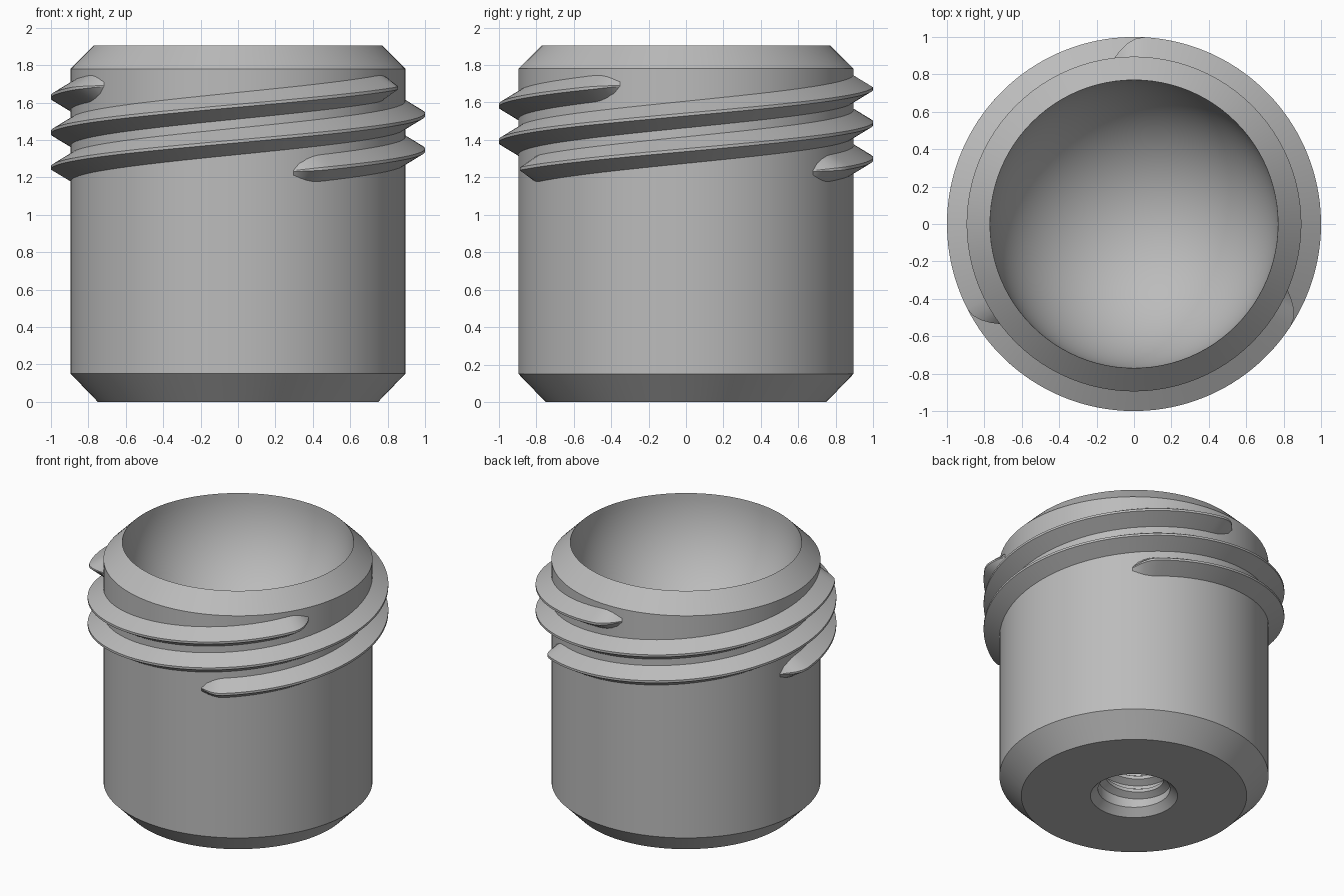
import bpy, bmesh, math

if "Cube" in bpy.data.objects:
    bpy.data.objects.remove(bpy.data.objects["Cube"])

grey = bpy.data.materials.new("plain grey")
grey.diffuse_color = (0.5, 0.5, 0.5, 1)
grey.use_nodes = True
grey.node_tree.nodes["Principled BSDF"].inputs["Base Color"].default_value = grey.diffuse_color


def finish(name, bm):
    bmesh.ops.remove_doubles(bm, verts=bm.verts, dist=1e-5)
    bmesh.ops.recalc_face_normals(bm, faces=bm.faces)
    me = bpy.data.meshes.new(name)
    bm.to_mesh(me)
    bm.free()
    me.materials.append(grey)
    ob = bpy.data.objects.new(name, me)
    bpy.context.collection.objects.link(ob)
    bpy.ops.object.select_all(action='DESELECT')
    ob.select_set(True)
    bpy.context.view_layer.objects.active = ob
    bpy.ops.object.shade_smooth_by_angle(angle=math.radians(25))
    return ob


def revolve(name, profile, steps=96):
    bm = bmesh.new()
    vs = [bm.verts.new((r, 0, z)) for r, z in profile]
    es = [bm.edges.new(p) for p in zip(vs, vs[1:])]
    bmesh.ops.spin(bm, geom=vs + es, cent=(0, 0, 0), axis=(0, 0, 1),
                   angle=2 * math.pi, steps=steps, use_duplicate=False)
    return finish(name, bm)


def helix(name, start, sweep, z0, lead, section, root, taper):
    """Sweep a (radius, height) section up a helix, shrinking at both ends."""
    bm = bmesh.new()
    n = round(sweep / 2.5)
    rings = []
    for i in range(n + 1):
        d = sweep * i / n
        t = min(1, d / taper, (sweep - d) / taper)
        s = math.sin(t * math.pi / 2)
        a = math.radians(start + d)
        z = z0 + lead * d / 360
        ring = []
        for r, h in section:
            rr = root + (r - root) * s
            hh = h * (0.3 + 0.7 * s)
            ring.append(bm.verts.new((rr * math.cos(a), rr * math.sin(a), z + hh)))
        rings.append(ring)
    m = len(section)
    for a, b in zip(rings, rings[1:]):
        for j in range(m):
            k = (j + 1) % m
            bm.faces.new((a[j], a[k], b[k], b[j]))
    bm.faces.new(rings[0])
    bm.faces.new(rings[-1])
    return finish(name, bm)


# Body: blind hole underneath, chamfered outer wall, hemispherical bowl on top
R, top = 0.77, 1.905
profile = [(0, 0.6), (0.24, 0.6), (0.24, 0.05), (0.29, 0), (0.75, 0),
           (0.895, 0.15), (0.895, 1.78)]
profile += [(R * math.cos(a), top - R * math.sin(a))
            for a in (math.pi / 2 * i / 24 for i in range(24))]
profile.append((0, top - R))
revolve("body", profile)

# Three-start outer screw thread
outer = [(0.88, -0.08), (1.0, -0.008), (1.0, 0.008), (0.88, 0.08)]
for k in range(3):
    helix(f"outer_thread_{k + 1}", 49 + 120 * k, 288, 1.233, 0.57, outer, 0.89, 10)

# Inner thread of the mounting hole
inner = [(0.25, -0.045), (0.195, -0.012), (0.195, 0.012), (0.25, 0.045)]
helix("inner_thread", 0, 360 * 4.5, 0.09, 0.1, inner, 0.245, 30)
